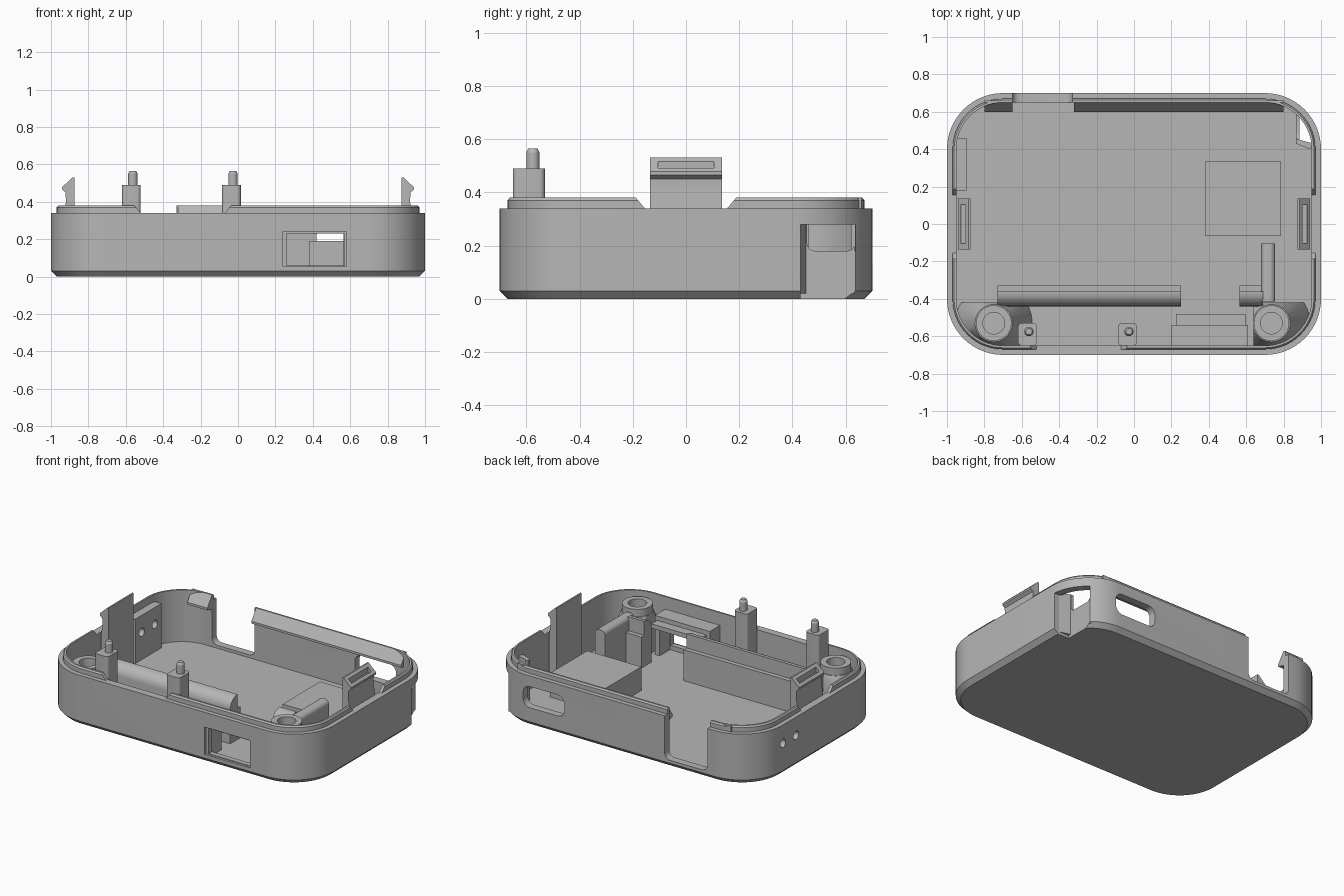
import bpy, bmesh, math
from mathutils import Matrix

if "Cube" in bpy.data.objects:
    bpy.data.objects.remove(bpy.data.objects["Cube"])

grey = bpy.data.materials.new("plain grey")
grey.use_nodes = True
grey.diffuse_color = (0.47, 0.47, 0.47, 1)
grey.node_tree.nodes["Principled BSDF"].inputs["Base Color"].default_value = (0.47, 0.47, 0.47, 1)
FLOOR, RIM, LIP = 0.03, 0.34, 0.38
BASE = FLOOR - 0.01


def finish(name, bm):
    bmesh.ops.recalc_face_normals(bm, faces=bm.faces)
    mesh = bpy.data.meshes.new(name)
    bm.to_mesh(mesh)
    bm.free()
    mesh.materials.append(grey)
    ob = bpy.data.objects.new(name, mesh)
    bpy.context.collection.objects.link(ob)
    return ob


def loft(name, rings):
    """Skin a stack of equal point rings and cap both ends."""
    bm = bmesh.new()
    loops = [[bm.verts.new(p) for p in ring] for ring in rings]
    n = len(loops[0])
    for a, b in zip(loops, loops[1:]):
        for i in range(n):
            j = (i + 1) % n
            bm.faces.new((a[i], a[j], b[j], b[i]))
    bm.faces.new(loops[0])
    bm.faces.new(loops[-1])
    return finish(name, bm)


def prism(name, pts, axis, lo, hi):
    """Extrude a 2D profile along one axis."""
    place = {"x": lambda p, t: (t, p[0], p[1]),
             "y": lambda p, t: (p[0], t, p[1]),
             "z": lambda p, t: (p[0], p[1], t)}[axis]
    return loft(name, [[place(p, t) for p in pts] for t in (lo, hi)])


def rounded(x0, x1, y0, y1, r, steps=6):
    pts = []
    corners = ((x1 - r, y1 - r), (x0 + r, y1 - r), (x0 + r, y0 + r), (x1 - r, y0 + r))
    for k, (cx, cy) in enumerate(corners):
        for i in range(steps + 1):
            a = math.pi / 2 * (k + i / steps)
            pts.append((cx + r * math.cos(a), cy + r * math.sin(a)))
    return pts


def box(name, x0, x1, y0, y1, z0, z1):
    return prism(name, [(x0, y0), (x1, y0), (x1, y1), (x0, y1)], "z", z0, z1)


def cone(name, x, y, z0, z1, r0, r1, n=32):
    bm = bmesh.new()
    bmesh.ops.create_cone(bm, cap_ends=True, segments=n, radius1=r0, radius2=r1, depth=z1 - z0,
                          matrix=Matrix.Translation((x, y, (z0 + z1) / 2)))
    return finish(name, bm)


def carve(ob, *tools, op="DIFFERENCE"):
    """Apply booleans and discard the tools."""
    for tool in tools:
        tool.hide_render = True
        mod = ob.modifiers.new("carve", "BOOLEAN")
        mod.operation, mod.solver, mod.object = op, "EXACT", tool
        deps = bpy.context.evaluated_depsgraph_get()
        mesh = bpy.data.meshes.new_from_object(ob.evaluated_get(deps))
        ob.modifiers.clear()
        ob.data = mesh
        bpy.data.objects.remove(tool)
    return ob


def outline(inset):
    return rounded(-1 + inset, 1 - inset, -0.7 + inset, 0.7 - inset, 0.3 - inset, 14)


# Tray shell: chamfered foot, outer wall, stepped lip, inner cavity
profile = [(0.03, 0), (0, FLOOR), (0, RIM), (0.03, RIM), (0.03, 0.37), (0.038, LIP),
           (0.05, LIP), (0.05, FLOOR)]
shell = loft("tray_shell", [[(x, y, z) for x, y in outline(d)] for d, z in profile])


def lip_gap(axis, mid, half, lo, hi):
    flare = half + 0.05
    pts = [(mid - half, RIM), (mid + half, RIM), (mid + flare, 0.4), (mid - flare, 0.4)]
    return prism("gap_cutter", pts, axis, lo, hi)


carve(shell,
      lip_gap("x", 0, 0.155, 0.8, 1.1), lip_gap("x", 0, 0.155, -1.1, -0.8),
      lip_gap("y", -0.295, 0.225, -0.8, -0.6),
      # back cable notch and rounded slot
      prism("notch_cutter", rounded(-0.65, -0.33, 0.05, 0.6, 0.04), "y", 0.55, 0.8),
      prism("slot_cutter", rounded(0.42, 0.73, 0.125, 0.268, 0.05), "y", 0.55, 0.8),
      # front port window with shallow outer frame
      box("window_cutter", 0.26, 0.57, -0.8, -0.6, 0.06, 0.23),
      box("frame_cutter", 0.24, 0.58, -0.8, -0.685, 0.055, 0.24),
      # back corner recess
      box("recess_cutter", 0.885, 1.1, 0.43, 0.8, -0.1, 0.28))

# Side plate with two round holes running through the wall
plate = box("hole_plate", -0.96, -0.895, 0.18, 0.46, BASE, 0.33)
for y in (0.25, 0.39):
    for target in (shell, plate):
        hole = [(y + 0.028 * math.cos(i * math.pi / 8), 0.215 + 0.028 * math.sin(i * math.pi / 8))
                for i in range(16)]
        carve(target, prism("hole_cutter", hole, "x", -1.1, -0.8))

# Recess inner wall with its opening
recess = prism("recess_wall", [(0.865, 0.43), (0.94, 0.40), (0.96, 0.43), (0.885, 0.45),
                               (0.885, 0.632), (0.865, 0.632)], "z", BASE, 0.3)
carve(recess, prism("opening_cutter", rounded(0.455, 0.635, 0.18, 0.4, 0.03), "x", 0.8, 0.92))
carve(shell, box("opening_cutter", 0.82, 0.95, 0.455, 0.635, 0.18, 0.28))

# Snap clips with hooked tops
for s, side in ((1, "left"), (-1, "right")):
    pts = [(0.875, BASE), (0.875, 0.53), (0.885, 0.53), (0.94, 0.478), (0.94, 0.465),
           (0.922, 0.45), (0.92, 0.4), (0.93, RIM), (0.93, BASE)]
    clip = prism(side + "_snap_clip", [(s * x, z) for x, z in pts], "y", -0.135, 0.135)
    carve(clip, box("clip_slot", min(s * 0.9, s * 0.925), max(s * 0.9, s * 0.925),
                    -0.105, 0.105, 0.48, 0.6))

# Front locating posts with pins
for x, side in ((-0.57, "right"), (-0.035, "left")):
    prism(side + "_post", rounded(x - 0.05, x + 0.05, -0.65, -0.53, 0.02), "z", BASE, 0.49)
    pin = cone(side + "_pin", x + 0.008, -0.575, 0.48, 0.55, 0.025, 0.025, 24)
    cone(side + "_pin_tip", x + 0.008, -0.575, 0.55, 0.565, 0.025, 0.017, 24)

# Screw bosses with flared gussets kept inside the cavity
for x, x_min, side in ((-0.75, -1, "right"), (0.735, 0.64, "left")):
    boss = cone(side + "_screw_boss", x, -0.53, BASE, 0.35, 0.095, 0.095)
    carve(boss, cone("bore", x, -0.53, 0.1, 0.5, 0.058, 0.058))
    gusset = cone(side + "_boss_gusset", x, -0.53, BASE, 0.3, 0.21, 0.1)
    carve(gusset, prism("cavity", outline(0.045), "z", 0, 0.5), op="INTERSECT")
    carve(gusset, box("trim", -1, 1, -0.42, 0, -0.1, 0.5),
          box("trim", x_min - 1, x_min, -1, 0, -0.1, 0.5),
          cone("bore", x, -0.53, 0.1, 0.5, 0.058, 0.058))

# Round-topped retaining rails
rail = [(-0.33, BASE), (-0.33, 0.24), (-0.36, 0.24), (-0.36, 0.335)]
rail += [(-0.365 - 0.075 * math.sin(i * math.pi / 16), 0.26 + 0.075 * math.cos(i * math.pi / 16))
         for i in range(9)] + [(-0.44, BASE)]
prism("long_rail", rail, "x", -0.73, 0.25)
prism("short_rail", rail, "x", 0.565, 0.69)
prism("side_rail", rounded(0.68, 0.755, -0.05, 0.335, 0.03), "y", -0.415, -0.105)
carve(bpy.data.objects["side_rail"], box("trim", 0, 1, -1, 1, -0.2, BASE))

# Component block on the floor
box("component_block", 0.38, 0.785, -0.065, 0.335, BASE, 0.19)

# Port hood over the front window
box("port_hood", 0.2, 0.61, -0.66, -0.54, 0.24, 0.295)
box("port_hood_step", 0.225, 0.595, -0.55, -0.48, 0.235, 0.265)
box("port_side_right", 0.2, 0.255, -0.66, -0.54, BASE, 0.25)
box("port_side_left", 0.575, 0.61, -0.66, -0.54, BASE, 0.25)

# Sloped ledges along the top of the back wall
ledge = [(0.66, LIP), (0.65, LIP), (0.6, 0.31), (0.6, 0.295), (0.66, 0.28)]
prism("back_ledge_left", ledge, "x", -0.32, 0.8)
prism("back_ledge_right", ledge, "x", -0.8, -0.65)

# Smooth rounded surfaces, keep crisp edges
for ob in bpy.context.scene.objects:
    ob.select_set(ob.type == "MESH")
bpy.context.view_layer.objects.active = shell
bpy.ops.object.shade_smooth_by_angle(angle=math.radians(30))
